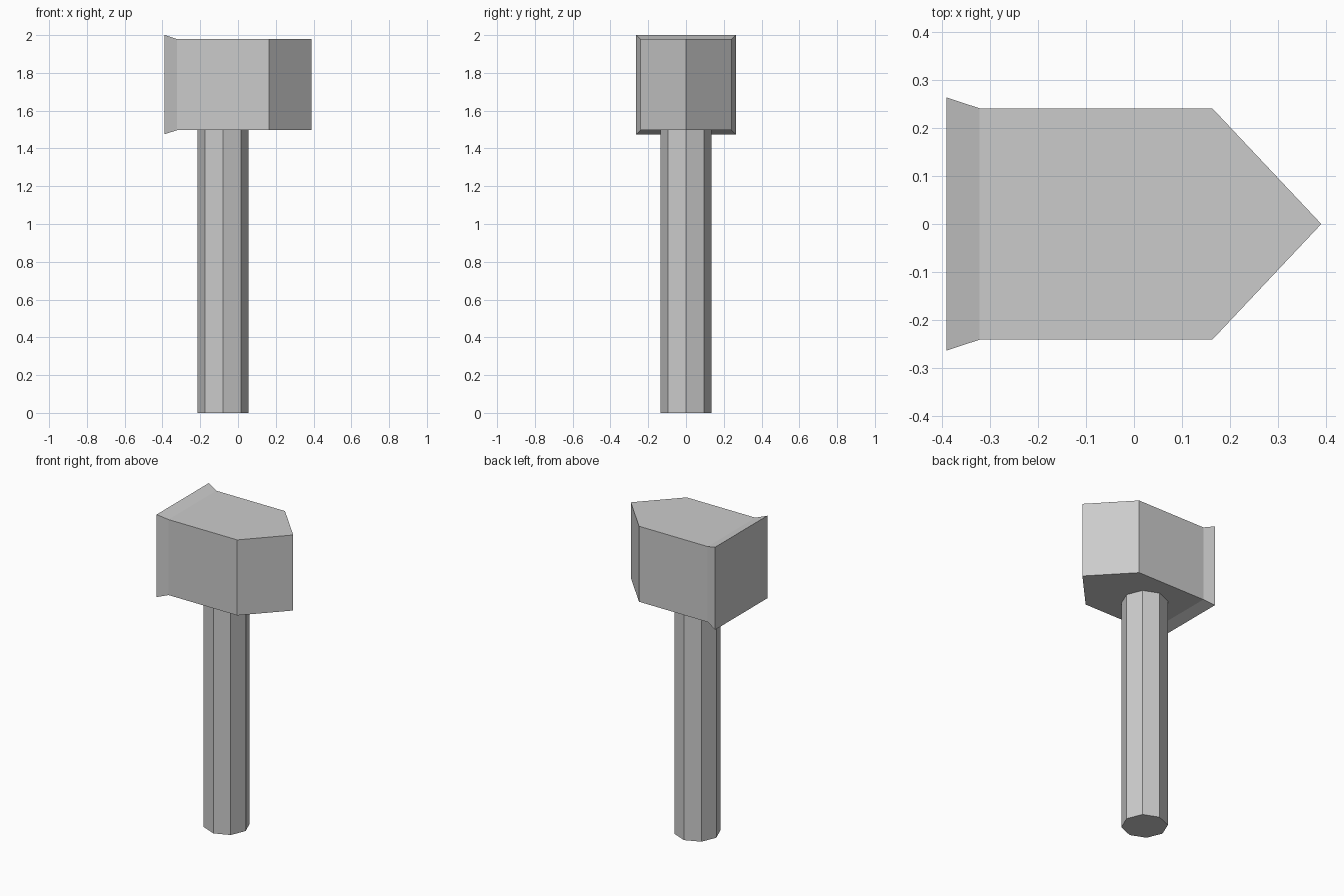
import bpy, bmesh
from mathutils import Vector

if "Cube" in bpy.data.objects:
    bpy.data.objects.remove(bpy.data.objects["Cube"])

# Handle: eight-sided shaft
bpy.ops.mesh.primitive_cylinder_add(vertices=8, radius=0.135, depth=1.5,
                                    location=(-0.08, 0, 0.75))
bpy.context.object.name = "handle"

# Head: pointed plan profile extruded upward
W, BOTTOM, TOP = 0.241, 1.497, 1.979
profile = [(-0.322, -W), (0.163, -W), (0.39, 0), (0.163, W), (-0.322, W)]
bm = bmesh.new()
base = bm.faces.new([bm.verts.new((x, y, BOTTOM)) for x, y in profile])
up = bmesh.ops.extrude_face_region(bm, geom=[base], use_keep_orig=True)["geom"]
top_verts = [v for v in up if isinstance(v, bmesh.types.BMVert)]
bmesh.ops.translate(bm, verts=top_verts, vec=(0, 0, TOP - BOTTOM))

# Striking face: extrude the flat end outward and flare it
end = min(bm.faces, key=lambda f: f.calc_center_median().x)
out = bmesh.ops.extrude_discrete_faces(bm, faces=[end])["faces"][0]
mid = Vector((0, 0, (BOTTOM + TOP) / 2))
for v in out.verts:
    v.co = mid + (v.co - mid) * (0.2635 / W)
    v.co.x = -0.39
bmesh.ops.recalc_face_normals(bm, faces=bm.faces)

mesh = bpy.data.meshes.new("hammer_head")
bm.to_mesh(mesh)
bm.free()
bpy.context.collection.objects.link(bpy.data.objects.new("hammer_head", mesh))
